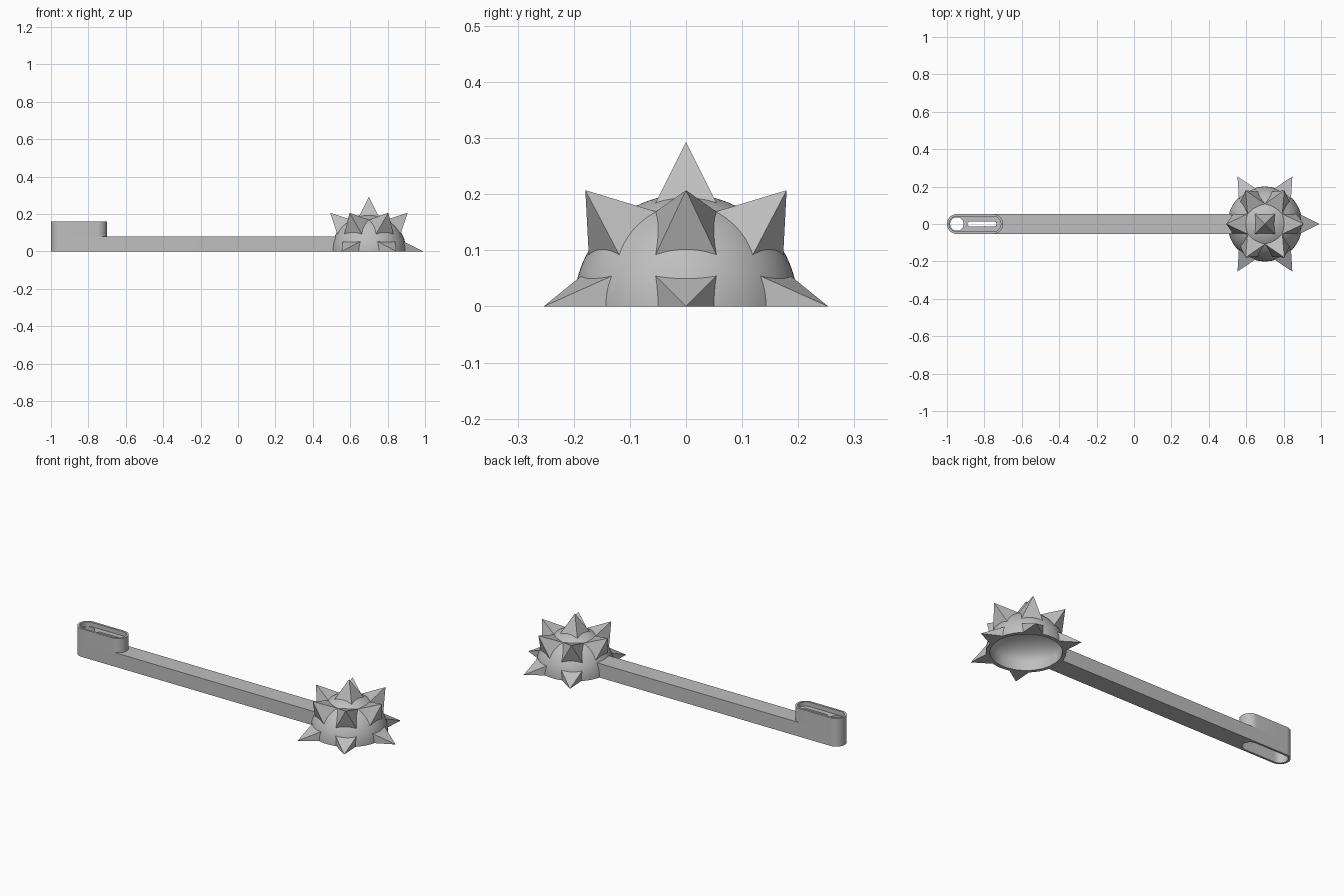
import bpy, bmesh
from math import sin, cos, pi, radians
from mathutils import Matrix, Vector

cube = bpy.data.objects.get("Cube")
if cube:
    bpy.data.objects.remove(cube, do_unlink=True)

grey = bpy.data.materials.new("plain_grey")
grey.use_nodes = True
COLOUR = (0.52, 0.52, 0.52, 1)
grey.diffuse_color = COLOUR
grey.node_tree.nodes["Principled BSDF"].inputs["Base Color"].default_value = COLOUR

HALF_W = 0.053             # half width of the handle
LEFT, RIGHT = -0.947, -0.753   # end centres of the grip
BALL_X, BALL_R = 0.7, 0.2


def finish(name, bm, smooth=True):
    bmesh.ops.recalc_face_normals(bm, faces=bm.faces)
    mesh = bpy.data.meshes.new(name)
    bm.to_mesh(mesh)
    bm.free()
    obj = bpy.data.objects.new(name, mesh)
    bpy.context.collection.objects.link(obj)
    mesh.materials.append(grey)
    if smooth:
        smooth_sharp(obj)
    return obj


def select_only(obj):
    bpy.ops.object.select_all(action='DESELECT')
    obj.select_set(True)
    bpy.context.view_layer.objects.active = obj


def smooth_sharp(obj):
    select_only(obj)
    bpy.ops.object.shade_smooth_by_angle(angle=radians(30))


def arc(cx, r, start, end, n=24):
    angles = [start + (end - start) * i / n for i in range(n + 1)]
    return [(cx + r * cos(a), r * sin(a)) for a in angles]


def stadium(x0, x1, r):
    return arc(x1, r, -pi / 2, pi / 2) + arc(x0, r, pi / 2, 3 * pi / 2)


def prism(name, outline, z0, z1):
    bm = bmesh.new()
    face = bm.faces.new([bm.verts.new((x, y, z0)) for x, y in outline])
    top = bmesh.ops.extrude_face_region(bm, geom=[face])
    verts = [g for g in top["geom"] if isinstance(g, bmesh.types.BMVert)]
    bmesh.ops.translate(bm, verts=verts, vec=(0, 0, z1 - z0))
    return finish(name, bm)


def cut(obj, outline, z0, z1):
    cutter = prism("cutter", outline, z0, z1)
    cutter.hide_render = True
    mod = obj.modifiers.new("cut", 'BOOLEAN')
    mod.operation, mod.solver, mod.object = 'DIFFERENCE', 'EXACT', cutter
    select_only(obj)
    bpy.ops.object.modifier_apply(modifier=mod.name)
    bpy.data.objects.remove(cutter, do_unlink=True)


# Handle bar, rounded at the grip end, hollow underneath there
cavity = stadium(LEFT, RIGHT, 0.041)
bar = prism("handle_bar", [(0.522, -HALF_W), (0.522, HALF_W)]
            + arc(LEFT, HALF_W, pi / 2, 3 * pi / 2), 0, 0.08)
cut(bar, cavity, -0.05, 0.2)
smooth_sharp(bar)

# Raised grip with a recessed keyhole plate
grip = prism("raised_grip", stadium(LEFT, RIGHT, HALF_W), 0.08, 0.16)
cut(grip, cavity, 0.05, 0.105)
cut(grip, cavity, 0.135, 0.2)
cut(grip, arc(LEFT, 0.036, 0, 2 * pi, 40)[:-1], 0.09, 0.15)
cut(grip, stadium(-0.877, -0.748, 0.013), 0.09, 0.15)
smooth_sharp(grip)

# Half ball shell: outer dome, short inner wall, shallow inner dome
N = 24
profile = [(BALL_R * sin(pi / 2 * i / N), BALL_R * cos(pi / 2 * i / N)) for i in range(N + 1)]
profile += [(0.18, 0)]
profile += [(0.18 * cos(pi / 2 * i / N), 0.045 + 0.095 * sin(pi / 2 * i / N))
            for i in range(N + 1)]
bm = bmesh.new()
points = [bm.verts.new((BALL_X + r, 0, z)) for r, z in profile]
edges = [bm.edges.new(pair) for pair in zip(points, points[1:])]
bmesh.ops.spin(bm, geom=points + edges, cent=(BALL_X, 0, 0), axis=(0, 0, 1),
               angle=2 * pi, steps=64)
bmesh.ops.remove_doubles(bm, verts=bm.verts, dist=0.0001)
finish("half_ball", bm)


# Square spikes pointing out from the ball centre
def spike(name, tilt, turn):
    h, base, tip = 0.0565, 0.18, 0.293
    bm = bmesh.new()
    ring = [bm.verts.new((x, y, base)) for x, y in ((h, h), (-h, h), (-h, -h), (h, -h))]
    apex = bm.verts.new((0, 0, tip))
    bm.faces.new(ring)
    for i in range(4):
        bm.faces.new((ring[i], ring[(i + 1) % 4], apex))
    place = (Matrix.Translation((BALL_X, 0, 0)) @ Matrix.Rotation(turn, 4, 'Z')
             @ Matrix.Rotation(tilt, 4, 'Y'))
    bm.transform(place)
    if tilt > 1.5:
        # trim the lower half flush with the flat underside
        bmesh.ops.bisect_plane(bm, geom=bm.verts[:] + bm.edges[:] + bm.faces[:],
                               dist=0.00001, plane_co=Vector((0, 0, 0)),
                               plane_no=Vector((0, 0, 1)), clear_inner=True)
        bmesh.ops.holes_fill(bm, edges=[e for e in bm.edges if e.is_boundary])
    finish(name, bm, smooth=False)


spike("top_spike", 0, 0)
for i in range(6):
    spike(f"upper_spike_{i + 1}", pi / 4, i * pi / 3)
    if i != 3:  # the handle takes this place
        spike(f"lower_spike_{i + 1}", pi / 2, i * pi / 3)
